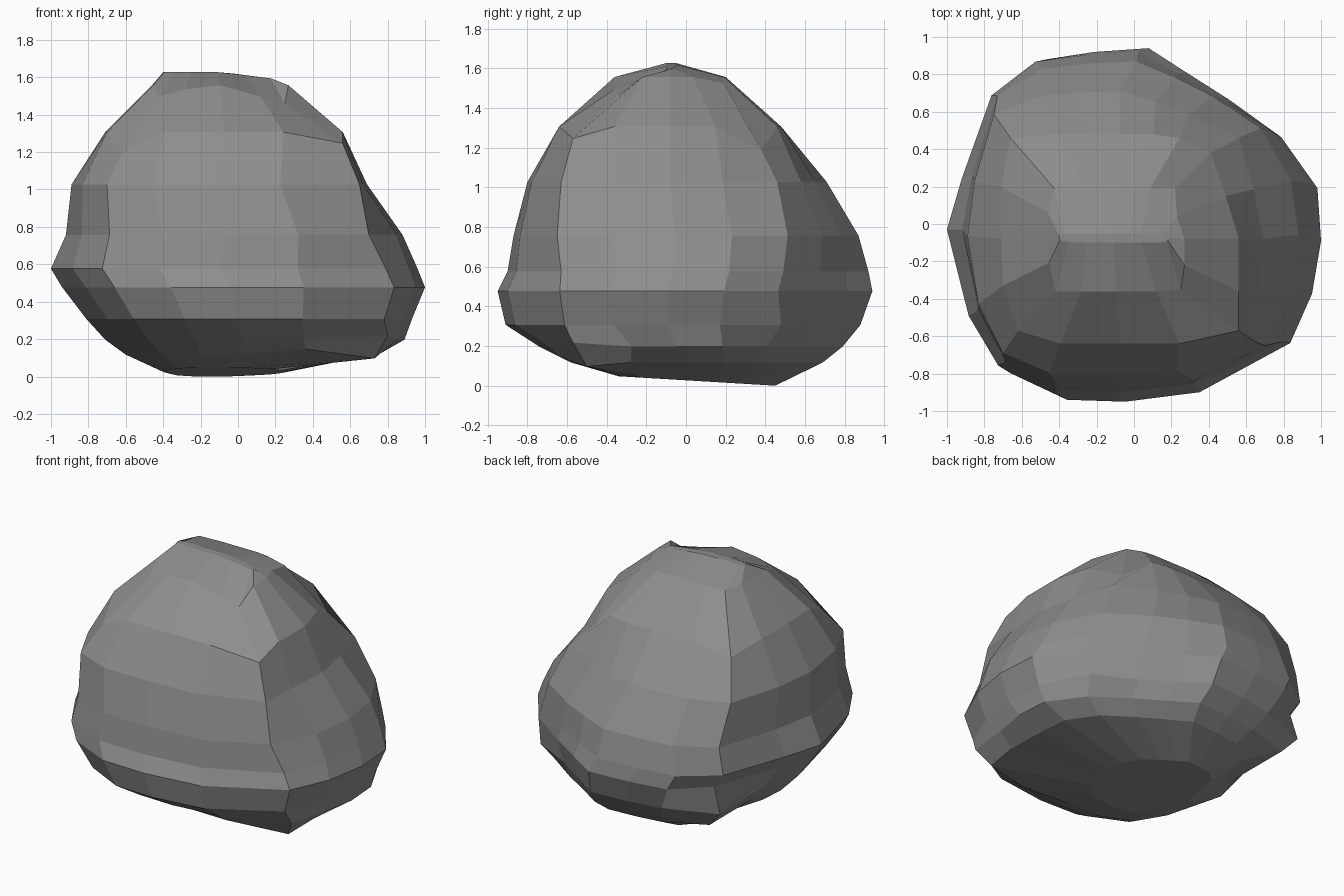
import bpy, bmesh

# Outline at the widest level and at the boxier shoulder, matched point for point
WIDE = [(1.0, -.08), (.98, .2), (.78, .47), (.49, .67), (.26, .81), (.05, .94),
        (-.25, .92), (-.52, .88), (-.74, .68), (-.91, .22), (-1, -.04), (-.87, -.52),
        (-.71, -.78), (-.4, -.92), (-.08, -.93), (.33, -.88), (.83, -.62), (.95, -.36)]
SHOULDER = [(.56, -.08), (.49, .15), (.41, .38), (.24, .46), (.1, .48), (-.08, .48),
            (-.25, .48), (-.4, .48), (-.66, .46), (-.72, .2), (-.72, -.08), (-.71, -.33),
            (-.60, -.57), (-.4, -.64), (-.08, -.64), (.24, -.64), (.55, -.57), (.56, -.36)]

# Levels: height, blend to shoulder outline, x min, x max, y min, y max
LEVELS = [(.02, .2, -.40, .24, -.34, .45),
          (.12, .1, -.60, .74, -.58, .69),
          (.20, .0, -.71, .89, -.74, .79),
          (.31, .0, -.81, .93, -.91, .88),
          (.48, .0, -.94, 1.0, -.95, .94),
          (.58, .15, -1.0, .96, -.90, .92),
          (.76, .4, -.92, .88, -.87, .87),
          (1.03, .6, -.89, .69, -.80, .71),
          (1.31, 1.0, -.71, .56, -.64, .48),
          (1.56, 1.0, -.46, .27, -.36, .20),
          (1.63, 1.0, -.40, .18, -.10, -.05)]

# Irregular corners: (level, point) -> position
CORNERS = {(1, 15): (.36, -.64, .15), (1, 16): (.73, -.50, .10), (1, 17): (.75, -.28, .12),
           (2, 16): (.80, -.57, .22), (2, 8): (-.64, .66, .2), (3, 8): (-.74, .69, .31),
           (3, 2): (.76, .48, .31), (5, 16): (.79, -.63, .58), (6, 16): (.70, -.65, .76),
           (7, 16): (.65, -.63, 1.03), (7, 2): (.56, .46, 1.03),
           (8, 2): (.41, .38, 1.19), (8, 8): (-.66, .46, 1.27),
           (8, 12): (-.62, -.57, 1.2), (8, 16): (.56, -.57, 1.25),
           (9, 16): (.25, -.35, 1.46), (9, 15): (.12, -.36, 1.50),
           (9, 12): (-.42, -.36, 1.5), (9, 13): (-.28, -.36, 1.54),
           (9, 2): (.22, .19, 1.53)}


def remap(values, low, high):
    a, b = min(values), max(values)
    return [low + (v - a) / (b - a) * (high - low) for v in values]


def ring(level):
    z, t, x0, x1, y0, y1 = level
    pts = [(w[0] + (s[0] - w[0]) * t, w[1] + (s[1] - w[1]) * t)
           for w, s in zip(WIDE, SHOULDER)]
    xs = remap([p[0] for p in pts], x0, x1)
    ys = remap([p[1] for p in pts], y0, y1)
    return [(x, y, z) for x, y in zip(xs, ys)]


# Boulder: loft the rings
bm = bmesh.new()
rings = [[bm.verts.new(p) for p in ring(lv)] for lv in LEVELS]
n = len(WIDE)
for lower, upper in zip(rings, rings[1:]):
    for i in range(n):
        j = (i + 1) % n
        bm.faces.new((lower[i], lower[j], upper[j], upper[i]))
bm.faces.new(rings[0][::-1])
bm.faces.new(rings[-1])

# Irregular corners, and a top ridge that falls away to the right
for (level, point), position in CORNERS.items():
    rings[level][point].co = position
for v in rings[-1]:
    v.co.z -= max(0, v.co.x + .08) * .13

# Underside rests on its rear edge
for v in rings[0]:
    v.co.z = max(0, .03 - .06 * v.co.y)
lowest = min(v.co.z for v in bm.verts)
for v in bm.verts:
    v.co.z -= lowest
bmesh.ops.recalc_face_normals(bm, faces=bm.faces)

mesh = bpy.data.meshes.new("boulder")
bm.to_mesh(mesh)
bm.free()
boulder = bpy.data.objects.new("boulder", mesh)
bpy.context.collection.objects.link(boulder)

# Dark grey stone
stone = bpy.data.materials.new("stone")
stone.diffuse_color = (.27, .27, .27, 1)
mesh.materials.append(stone)
